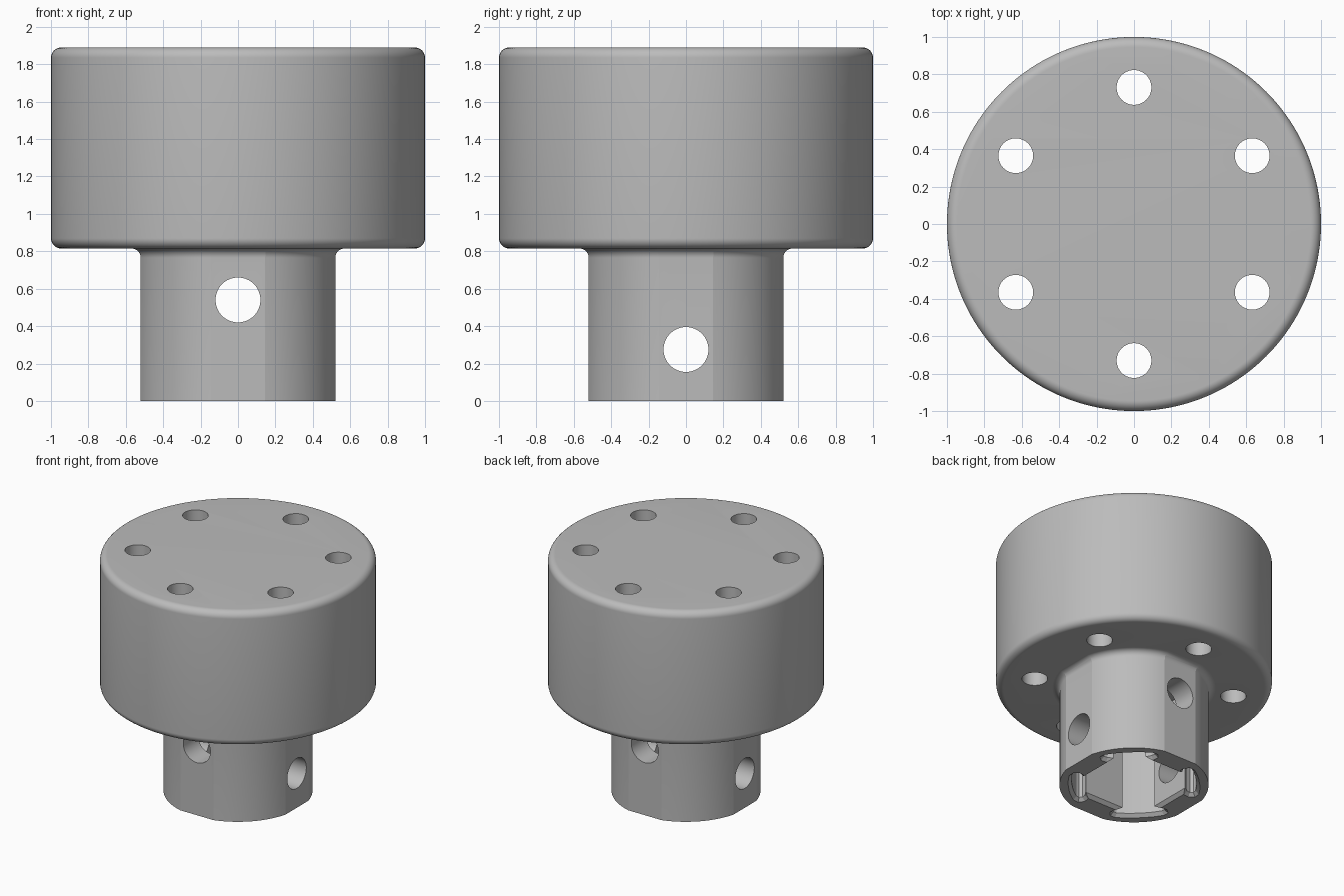
import bpy, bmesh
from math import sin, cos, pi, acos
from mathutils import Vector, Matrix

if "Cube" in bpy.data.objects:
    bpy.data.objects.remove(bpy.data.objects["Cube"], do_unlink=True)

grey = bpy.data.materials.new("plain_grey")
grey.use_nodes = True
COLOR = (0.5, 0.5, 0.5, 1)
grey.diffuse_color = COLOR
grey.node_tree.nodes["Principled BSDF"].inputs["Base Color"].default_value = COLOR


def offset(points, d):
    """Push a counter-clockwise outline outward by d."""
    result = []
    for i, p in enumerate(points):
        a = (p - points[i - 1]).normalized()
        b = (points[(i + 1) % len(points)] - p).normalized()
        na, nb = Vector((a.y, -a.x)), Vector((b.y, -b.x))
        result.append(p + (na + nb) * d / (1 + na.dot(nb)))
    return result


def loft(name, outline, layers):
    """Stack copies of an outline; layers are (offset, height)."""
    bm = bmesh.new()
    rings = [[bm.verts.new((p.x, p.y, z)) for p in offset(outline, d)]
             for d, z in layers]
    n = len(outline)
    for low, high in zip(rings, rings[1:]):
        for i in range(n):
            j = (i + 1) % n
            bm.faces.new((low[i], low[j], high[j], high[i]))
    bm.faces.new(rings[0][::-1])
    bm.faces.new(rings[-1])
    mesh = bpy.data.meshes.new(name)
    bm.to_mesh(mesh)
    bm.free()
    obj = bpy.data.objects.new(name, mesh)
    bpy.context.collection.objects.link(obj)
    mesh.materials.append(grey)
    return obj


def circle(radius, n):
    return [Vector((cos(2 * pi * i / n), sin(2 * pi * i / n))) * radius for i in range(n)]


def quarters(points):
    return [Matrix.Rotation(k * pi / 2, 2) @ p for k in range(4) for p in points]


def cut(target, cutters):
    """Subtract the cutters, then remove them."""
    bpy.context.view_layer.objects.active = target
    for cutter in cutters:
        cutter.hide_render = True
        mod = target.modifiers.new("cut", "BOOLEAN")
        mod.operation, mod.solver, mod.object = "DIFFERENCE", "EXACT", cutter
        bpy.ops.object.modifier_apply(modifier=mod.name)
        bpy.data.objects.remove(cutter, do_unlink=True)


def smooth(obj):
    bpy.ops.object.select_all(action="DESELECT")
    obj.select_set(True)
    bpy.context.view_layer.objects.active = obj
    bpy.ops.object.shade_smooth_by_angle(angle=0.21)


# Wide round head with rounded rims
BOTTOM, TOP, RIM, STEPS = 0.815, 1.89, 0.055, 10
arc = [(RIM * (cos(t) - 1), RIM * (1 - sin(t)))
       for t in (pi / 2 * i / STEPS for i in range(STEPS + 1))]
layers = [(d, BOTTOM + h) for d, h in reversed(arc)] + [(d, TOP - h) for d, h in arc]
head = loft("round_head", circle(1, 160), layers)

# Ring of six through holes
drills = []
for k in range(6):
    drill = loft("bolt_drill", circle(0.093, 48), [(0, 0.7), (0, 2)])
    a = pi / 2 + k * pi / 3
    drill.location = (0.73 * cos(a), 0.73 * sin(a), 0)
    drills.append(drill)
cut(head, drills)
smooth(head)

# Round stem with four flats and a fillet under the head
R, FLAT = 0.54, 0.52
start = acos(FLAT / R)
angles = [start + (pi / 2 - 2 * start) * i / 14 for i in range(15)]
stem_outline = quarters([Vector((cos(a), sin(a))) * R for a in angles])
FILLET = 0.05
curve = [(FILLET * (1 - cos(t)), BOTTOM - FILLET + FILLET * sin(t))
         for t in (pi / 2 * i / STEPS for i in range(STEPS + 1))]
stem = loft("stem", stem_outline, [(0, 0)] + curve + [(FILLET, BOTTOM + 0.02)])

# Square socket with wide-ended slots in its corners and a chamfered mouth
half = [Vector(p) for p in ((0.36, -0.116), (0.372, -0.16), (0.39, -0.183),
                            (0.415, -0.185), (0.433, -0.165), (0.445, -0.1), (0.45, -0.04))]
slot = half + [Vector((p.x, -p.y)) for p in reversed(half)]
socket_outline = quarters([Matrix.Rotation(pi / 4, 2) @ p for p in slot])
CHAMFER = 0.025
socket = loft("socket_cutter", socket_outline,
              [(CHAMFER, -0.05), (CHAMFER, 0), (0, CHAMFER), (0, BOTTOM)])

# Cross holes through the stem, at a different height along each axis
cross_y = loft("cross_drill", circle(0.12, 64), [(0, -0.8), (0, 0.8)])
cross_y.matrix_world = Matrix.Translation((0, 0, 0.54)) @ Matrix.Rotation(pi / 2, 4, "X")
cross_x = loft("cross_drill", circle(0.12, 64), [(0, -0.8), (0, 0.8)])
cross_x.matrix_world = Matrix.Translation((0, 0, 0.275)) @ Matrix.Rotation(pi / 2, 4, "Y")
cut(stem, [socket, cross_y, cross_x])
smooth(stem)
